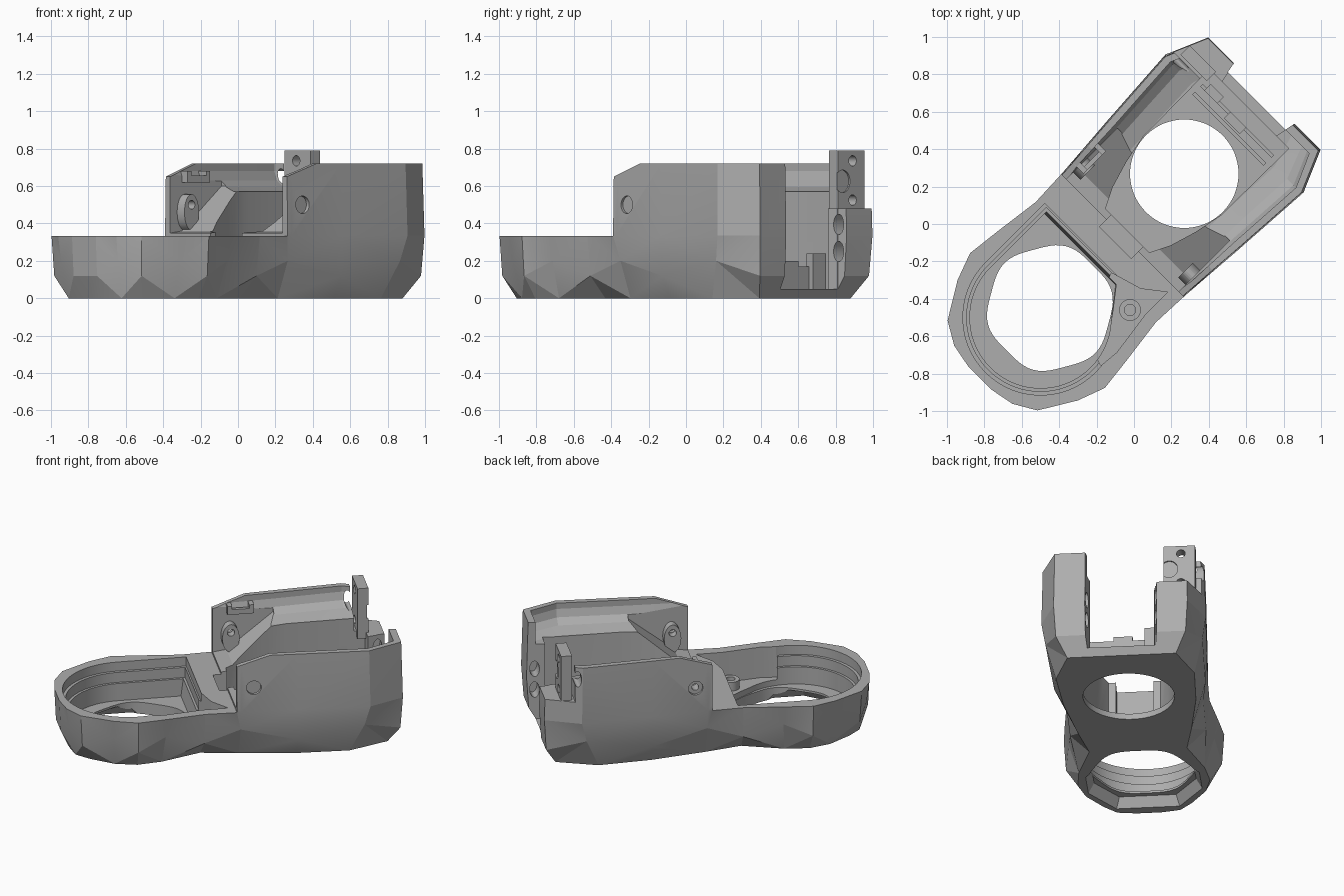
import bpy, bmesh, math
from mathutils import Matrix, Vector

if "Cube" in bpy.data.objects:
    bpy.data.objects.remove(bpy.data.objects["Cube"], do_unlink=True)

grey = bpy.data.materials.new("plain grey plastic")
grey.use_nodes = True
colour = (0.42, 0.42, 0.42, 1)
grey.diffuse_color = colour
grey.node_tree.nodes["Principled BSDF"].inputs["Base Color"].default_value = colour

# The housing is designed along u (length) and v (width), then turned diagonally
TURN = Matrix.Rotation(math.radians(45), 4, 'Z')


def loft(name, rings, triangles=False):
    """Closed solid through rings of equal point count."""
    bm = bmesh.new()
    loops = [[bm.verts.new(TURN @ Vector(p)) for p in ring] for ring in rings]
    for a, b in zip(loops, loops[1:]):
        for i in range(len(a)):
            j = (i + 1) % len(a)
            bm.faces.new((a[i], a[j], b[j], b[i]))
    if triangles:
        bmesh.ops.triangulate(bm, faces=bm.faces[:])
    bm.faces.new(loops[0])
    bm.faces.new(loops[-1])
    bmesh.ops.recalc_face_normals(bm, faces=bm.faces[:])
    mesh = bpy.data.meshes.new(name)
    bm.to_mesh(mesh)
    bm.free()
    mesh.materials.append(grey)
    ob = bpy.data.objects.new(name, mesh)
    bpy.context.collection.objects.link(ob)
    return ob


def prism(name, outline, z0, z1):
    return loft(name, [[(u, v, z) for u, v in outline] for z in (z0, z1)])


def box(name, u0, u1, v0, v1, z0, z1):
    return prism(name, [(u0, v0), (u1, v0), (u1, v1), (u0, v1)], z0, z1)


def side_profile(name, profile, v0, v1):
    return loft(name, [[(u, v, z) for u, z in profile] for v in (v0, v1)])


def rod(name, centre, axis, radius, length, stretch=1, sides=32):
    """Round or oval bar along axis 0 (u), 1 (v) or 2 (z)."""
    rings = []
    for end in (-length / 2, length / 2):
        ring = []
        for i in range(sides):
            a = math.tau * i / sides
            off = [radius * math.cos(a), radius * math.sin(a) * stretch]
            off.insert(axis, end)
            ring.append([c + o for c, o in zip(centre, off)])
        rings.append(ring)
    return loft(name, rings)


def boolean(target, other):
    mod = target.modifiers.new("cut", 'BOOLEAN')
    mod.operation, mod.solver, mod.object = 'DIFFERENCE', 'EXACT', other
    bpy.context.view_layer.objects.active = target
    bpy.ops.object.modifier_apply(modifier=mod.name)
    bpy.data.objects.remove(other, do_unlink=True)


def mirrored(half):
    return half + [(u, -v) for u, v in reversed(half)]


# Faceted outer shell: narrow base flaring to the rim
rim = [(-1.165, .09), (-1.14, .22), (-1.07, .34), (-.88, .455), (-.73, .51), (-.54, .488),
       (-.29, .455), (-.06, .465), (.3, .492), (.76, .522), (.985, .425)]
base = [(-1.1, .08), (-1.08, .2), (-1.0, .28), (-.86, .38), (-.72, .42), (-.56, .4),
        (-.3, .31), (-.06, .36), (.3, .42), (.64, .44), (.9, .345)]
belly = []
for i, (a, b) in enumerate(zip(base, rim)):
    t = .72 if i % 2 else .84
    belly.append((a[0] + (b[0] - a[0]) * t, a[1] + (b[1] - a[1]) * t))
belly_z = [.2 if i % 2 else .12 for i in range(len(rim))]
belly_z += belly_z[::-1]
rings = [[(u, v, 0) for u, v in mirrored(base)],
         [(u, v, z) for (u, v), z in zip(mirrored(belly), belly_z)],
         [(u, v, .335) for u, v in mirrored(rim)],
         [(u * .99, v * .985, .72) for u, v in mirrored(rim)]]
shell = loft("housing_shell", rings, triangles=True)

# Low nose and sloping front shoulder of the tall walls
boolean(shell, side_profile("cut", [(-2, .333), (-.088, .333), (-.088, .65), (.125, .721),
                                    (.125, 1), (-2, 1)], -1, 1))


# Stepped round well in the nose
def nose_outline(r, back):
    arc = [math.radians(90 + 6 * i) for i in range(38)]
    pts = [(-.707 + r * math.cos(a), r * math.sin(a)) for a in arc]
    return [(back, r)] + pts + [(back, pts[-1][1] + .12)]


boolean(shell, prism("cut", nose_outline(.415, -.26), .27, .5))
boolean(shell, prism("cut", nose_outline(.395, -.27), .2, .5))
boolean(shell, loft("cut", [[(u, v, .08) for u, v in nose_outline(.378, -.3)],
                            [(u, v, .4) for u, v in nose_outline(.378, -.26)]]))

# Deep corner pocket beside the bridge, with its screw collar
boolean(shell, prism("cut", [(-.27, -.1), (-.22, -.27), (-.13, -.385), (-.3, -.385),
                             (-.55, -.42), (-.66, -.41), (-.6, -.2)], .12, .5))
collar = rod("nose_screw_collar", (-.34, -.31, .145), 2, .058, .07)
for ob in (collar, shell):
    boolean(ob, rod("cut", (-.34, -.31, .16), 2, .03, .15))

# Rounded six-sided nose opening with a wide chamfer underneath
opening = []
for i in range(72):
    a = math.tau * i / 72
    r = .333 - .009 * math.cos(6 * a)
    opening.append((-.636 + r * math.cos(a), r * math.sin(a)))
boolean(shell, prism("cut", opening, -.1, .13))
flare = mirrored([(-1.03, .2), (-.82, .36), (-.62, .36), (-.4, .2)])
boolean(shell, loft("cut", [[(-.68 + (u + .68) * s, v * s, z) for u, v in flare]
                            for s, z in ((1.02, -.01), (.9, .065))]))

# Tower cavity: thick lower walls, sloped ledge, thin upper walls
lower = mirrored([(-.05, .165), (.06, .22), (.2, .262), (.36, .295), (.87, .3)])
boolean(shell, prism("cut", lower, .04, .9))
upper = mirrored([(-.2, .425), (.3, .447), (.75, .475), (.93, .395)])
boolean(shell, loft("cut", [[(u, v * s, z) for u, v in upper]
                            for s, z in ((.66, .57), (.86, .595), (.96, .63), (1, .68), (1, .9))]))
boolean(shell, side_profile("cut", [(-.2, .334), (.0, .36), (.3, .6), (.3, 1), (-.2, 1)],
                            -.425, .425))
boolean(shell, rod("cut", (.38, 0, 0), 2, .29, .3, sides=64))

# Recess through the bridge between the two wells
boolean(shell, box("cut", -.14, .02, -.12, .12, .06, .5))

# Open rear end, level with the cavity floor
boolean(shell, prism("cut", [(.85, -.2), (1.1, -.25), (1.1, .25), (.85, .2)], .05, 1))
boolean(shell, prism("cut", [(.93, -.22), (1.1, -.25), (1.1, .25), (.93, .22)], -.1, 1))
boolean(shell, box("cut", .8, 1.2, .1, .8, .48, 1))

# Cable slots in the rear posts, keyhole by the tab
for side in (-1, 1):
    for z in (.25, .395):
        boolean(shell, rod("cut", (.935, side * .22, z), 1, .03, .16, stretch=1.8))
boolean(shell, rod("cut", (.785, .47, .64), 1, .024, .2, stretch=2.2))

# Countersunk screw holes through both walls
boolean(shell, rod("cut", (.02, 0, .5), 1, .022, 1.2))
for side, label in ((1, "left"), (-1, "right")):
    boolean(shell, rod("cut", (.02, side * .485, .5), 1, .047, .07))
    # Oval screw boss on the inner wall
    boss = rod(label + "_inner_boss", (.02, side * .405, .46), 1, .055, .07, stretch=1.75)
    boolean(boss, rod("cut", (.02, side * .42, .5), 1, .024, .3))

# Retaining clip on the left upper wall
box("clip_bar", .0, .17, .38, .405, .62, .655)
for u in (0, .14):
    box("clip_foot", u, u + .03, .38, .45, .62, .68)

# Guide rails and catches on the floor behind the round opening
box("front_floor_rail", .71, .73, -.27, .27, .035, .1)
box("rear_floor_rail", .77, .79, -.27, .27, .035, .17)
box("floor_catch", .74, .79, -.06, .06, .035, .2)
box("corner_catch", .77, .82, .14, .24, .035, .24)

# Tall mounting tab with drilled face
tab = box("mounting_tab", .815, .885, .265, .465, .44, .79)
boolean(tab, rod("cut", (.885, .3, .625), 0, .055, .02, stretch=1.1))
for z in (.525, .735):
    boolean(tab, rod("cut", (.85, .375, z), 0, .028, .3))

# Smooth shading with crisp edges
for ob in bpy.context.scene.objects:
    ob.select_set(ob.type == 'MESH' and grey.name in ob.data.materials)
bpy.context.view_layer.objects.active = shell
bpy.ops.object.shade_smooth_by_angle(angle=math.radians(14))
